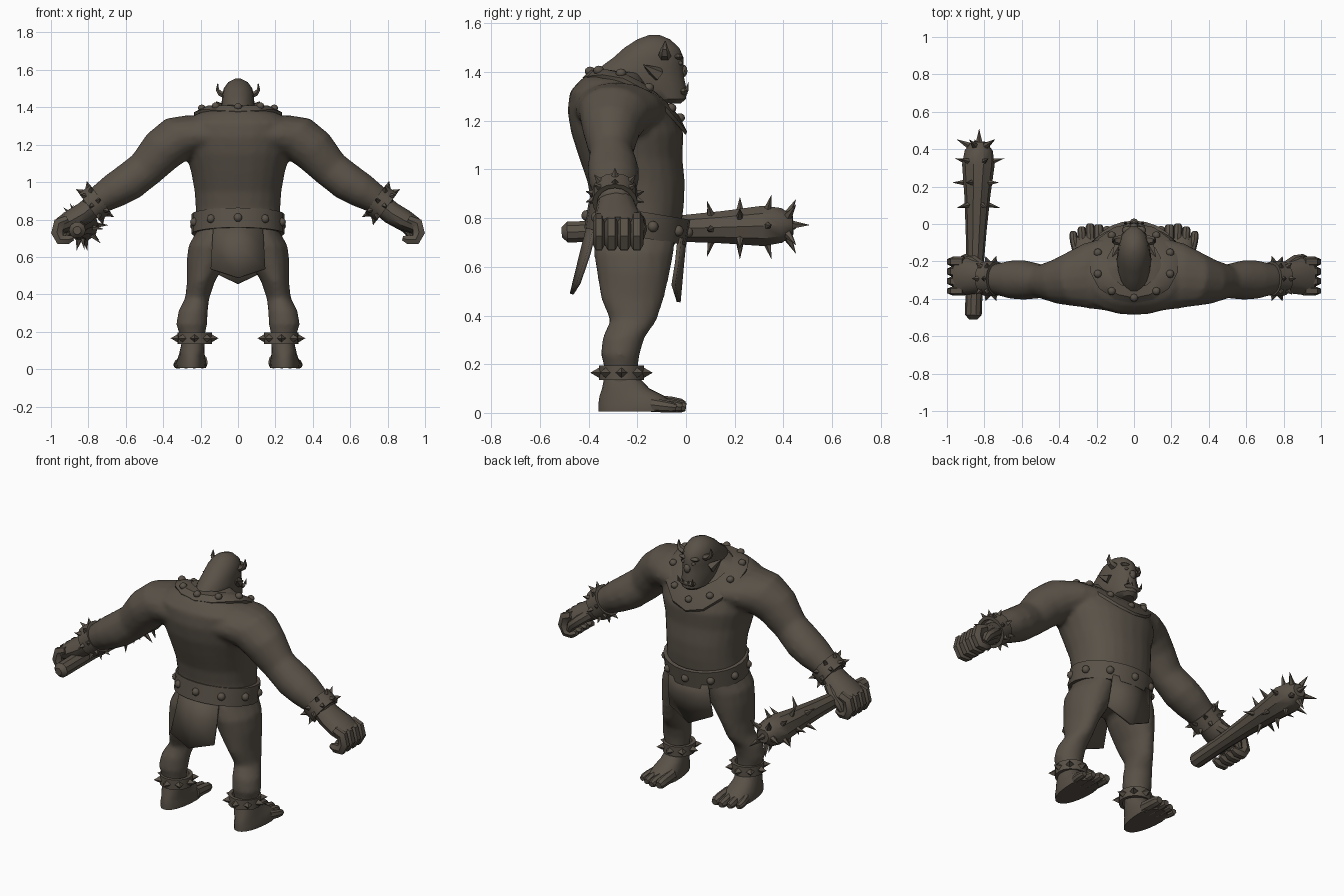
import bpy, bmesh, math, random
from mathutils import Vector, Matrix

if "Cube" in bpy.data.objects:
    bpy.data.objects.remove(bpy.data.objects["Cube"])
random.seed(4)

hide_brown = bpy.data.materials.new("dark_brown")
hide_brown.use_nodes = True
COLOUR = (0.1, 0.083, 0.064, 1)
hide_brown.diffuse_color = COLOUR
hide_brown.node_tree.nodes["Principled BSDF"].inputs["Base Color"].default_value = COLOUR
parts = []


def finish(bm, name, mirror=False):
    bmesh.ops.recalc_face_normals(bm, faces=bm.faces)
    me = bpy.data.meshes.new(name)
    bm.to_mesh(me)
    bm.free()
    me.materials.append(hide_brown)
    ob = bpy.data.objects.new(name, me)
    bpy.context.collection.objects.link(ob)
    if mirror:
        mod = ob.modifiers.new("Mirror", 'MIRROR')
        mod.use_mirror_merge = False
    parts.append(ob)
    return ob


def fuse(ob, voxel, rounds):
    """Melt overlapping volumes into one skin."""
    mod = ob.modifiers.new("Remesh", 'REMESH')
    mod.mode = 'VOXEL'
    mod.voxel_size = voxel
    mod.use_smooth_shade = True
    mod = ob.modifiers.new("Smooth", 'SMOOTH')
    mod.factor = .5
    mod.iterations = rounds


def bridge(bm, rings, closed=False):
    for a, b in zip(rings, rings[1:] + rings[:1] if closed else rings[1:]):
        for i in range(len(a)):
            j = (i + 1) % len(a)
            bm.faces.new((a[i], a[j], b[j], b[i]))
    if not closed:
        bm.faces.new(rings[0])
        bm.faces.new(rings[-1])


def tube(bm, secs, side, n=14):
    """Rings (x, y, z, side radius, other radius) square to the path."""
    pts = [Vector(s[:3]) for s in secs]
    rings = []
    for k, s in enumerate(secs):
        t = (pts[min(k + 1, len(pts) - 1)] - pts[max(k - 1, 0)]).normalized()
        v = t.cross(Vector(side)).normalized()
        u = v.cross(t)
        rings.append([bm.verts.new(pts[k] + u * s[3] * math.cos(a) + v * s[4] * math.sin(a))
                      for a in (math.tau * i / n for i in range(n))])
    bridge(bm, rings)


def stack(bm, secs, n=18, p=1.0):
    """Level rings (x, z, half width, back y, front y)."""
    def f(c):
        return math.copysign(abs(c) ** p, c)
    rings = []
    for x, z, rx, y0, y1 in secs:
        rings.append([bm.verts.new((x + rx * f(math.cos(a)),
                                    (y0 + y1) / 2 + (y1 - y0) / 2 * f(math.sin(a)), z))
                      for a in (math.tau * i / n for i in range(n))])
    bridge(bm, rings)


def spike(bm, base, tip, r, sides=4):
    base, tip = Vector(base), Vector(tip)
    d = tip - base
    m = Matrix.Translation((base + tip) / 2) @ d.to_track_quat('Z', 'Y').to_matrix().to_4x4()
    bmesh.ops.create_cone(bm, cap_ends=True, segments=sides, radius1=r, radius2=0,
                          depth=d.length, matrix=m)


def blob(bm, c, size, seg=10):
    bmesh.ops.create_uvsphere(bm, u_segments=seg, v_segments=max(6, seg // 2 + 1), radius=1,
                              matrix=Matrix.Translation(c) @ Matrix.Diagonal((*size, 1)))


def band(bm, m, rx, ry, h, t, n=20):
    rings = []
    for k, z in ((0, -h), (t, -h), (t, h), (0, h)):
        rings.append([bm.verts.new(m @ Vector(((rx + k) * math.cos(a), (ry + k) * math.sin(a), z)))
                      for a in (math.tau * i / n for i in range(n))])
    bridge(bm, rings, True)


# Body: torso, arms and legs fused into one skin
bm = bmesh.new()
stack(bm, [(0, .62, .14, -.3, -.12), (0, .68, .2, -.37, -.05), (0, .76, .23, -.39, -.02),
           (0, .86, .226, -.39, -.008), (0, .95, .232, -.405, -.005), (0, 1.05, .25, -.44, -.015),
           (0, 1.15, .278, -.472, -.01), (0, 1.24, .29, -.487, -.045), (0, 1.32, .285, -.477, -.14),
           (0, 1.365, .22, -.437, -.17), (0, 1.4, .12, -.39, -.18)], 24, .9)
tube(bm, [(.14, -.27, 1.25, .2, .09), (.25, -.28, 1.248, .176, .112), (.33, -.295, 1.228, .148, .125),
          (.405, -.307, 1.17, .122, .12), (.495, -.307, 1.07, .09, .102), (.585, -.3, 1.0, .106, .102),
          (.66, -.297, .955, .103, .094), (.73, -.295, .912, .085, .08), (.8, -.29, .858, .07, .062)],
     (0, 1, 0), 16)
stack(bm, [(.12, .74, .1, -.37, -.04), (.145, .66, .12, -.38, -.05), (.165, .58, .11, -.367, -.065),
           (.198, .47, .075, -.35, -.09), (.218, .38, .065, -.312, -.12), (.24, .31, .079, -.343, -.17),
           (.248, .24, .083, -.35, -.19), (.245, .19, .07, -.337, -.197), (.24, .1, .06, -.337, -.197)], 16)
fuse(finish(bm, "body", True), .015, 3)

# Head with nose, lips, brows and eyes
bm = bmesh.new()
stack(bm, [(0, 1.272, .04, -.13, -.02), (0, 1.29, .07, -.2, .002), (0, 1.33, .085, -.32, .005),
           (0, 1.38, .093, -.38, -.006), (0, 1.42, .088, -.355, -.008), (0, 1.46, .085, -.3, -.008),
           (0, 1.5, .077, -.255, -.026), (0, 1.535, .052, -.2, -.065), (0, 1.553, .015, -.15, -.11)])
blob(bm, (0, -.012, 1.405), (.022, .018, .026))
blob(bm, (0, -.012, 1.32), (.058, .02, .018))
finish(bm, "head")
bm = bmesh.new()
blob(bm, (.034, -.032, 1.463), (.032, .02, .012))
blob(bm, (.034, -.024, 1.437), (.011, .011, .009))
finish(bm, "brows_and_eyes", True)

# Horns, ears and tusks
bm = bmesh.new()
tube(bm, [(.07, -.088, 1.465, .027, .02), (.097, -.088, 1.475, .024, .016),
          (.11, -.088, 1.495, .016, .01), (.108, -.085, 1.528, .002, .002)], (0, 1, 0), 6)
finish(bm, "horns", True)
bm = bmesh.new()
spike(bm, (.08, -.115, 1.39), (.118, -.178, 1.432), .032, 5)
finish(bm, "ears", True)
bm = bmesh.new()
for x, top in ((.045, 1.36), (.018, 1.345)):
    spike(bm, (x, .002, 1.325), (x * 1.1, .01, top), .009, 6)
finish(bm, "tusks", True)


# Studded collar, draped from the nape down to the chest
def drape(angle, rx, ry, lift):
    d = ry * math.sin(angle)
    return Vector((rx * math.cos(angle), d - .21, 1.362 - .52 * d - 1.9 * d * d + lift))


bm = bmesh.new()
rings = []
for rx, ry, lift in ((.145, .13, -.02), (.235, .208, -.03), (.24, .215, -.008), (.2, .185, .014), (.145, .13, .014)):
    rings.append([bm.verts.new(drape(math.tau * (i + .5) / 14, rx, ry, lift)) for i in range(14)])
bridge(bm, rings, True)
finish(bm, "collar")
bm = bmesh.new()
for i in range(10):
    blob(bm, drape(math.tau * (i + .5) / 10, .203, .184, .01), (.022, .022, .019))
finish(bm, "collar_studs")

# Belt and studs
belt = Matrix.Translation((0, -.2, .776)) @ Matrix.Rotation(-.165, 4, 'X')
bm = bmesh.new()
band(bm, belt, .226, .19, .053, .022, 24)
finish(bm, "belt")
bm = bmesh.new()
for i in range(10):
    a = math.tau * (i + .5) / 10
    blob(bm, belt @ Vector((.246 * math.cos(a), .21 * math.sin(a), 0)), (.023, .023, .023))
finish(bm, "belt_studs")

# Loincloth flaps, folded along the middle
for name, fold, rows in (
        ("back_flap", .03, ((-.4, .77, .77), (-.428, .66, .66), (-.47, .535, .488))),
        ("front_flap", -.022, ((-.005, .72, .72), (-.015, .62, .62), (-.03, .525, .455)))):
    bm = bmesh.new()
    grid = [[bm.verts.new((s * (.13 + .0075 * k), y + fold * s * s, z_mid if s == 0 else z_side))
             for s in (-1, 0, 1)] for k, (y, z_side, z_mid) in enumerate(rows)]
    for a, b in zip(grid, grid[1:]):
        for i in (0, 1):
            bm.faces.new((a[i], a[i + 1], b[i + 1], b[i]))
    mod = finish(bm, name).modifiers.new("Solidify", 'SOLIDIFY')
    mod.thickness = .016
    mod.offset = 0

# Hands: palm, curled fingers and thumb
bm = bmesh.new()
tube(bm, [(.76, -.29, .885, .07, .058), (.82, -.285, .835, .085, .06), (.89, -.28, .795, .098, .058),
          (.95, -.28, .765, .095, .045)], (0, 1, 0), 12)
for i, r in enumerate((.025, .029, .03, .028)):
    y = -.358 + .052 * i
    tube(bm, [(.91, y, .8, r, r), (.958, y, .78, r, .034), (.968, y, .73, r, .036),
              (.95, y, .692, r, .032), (.91, y, .692, r, .028), (.88, y, .7, .016, .014)], (0, 1, 0), 6)
tube(bm, [(.81, -.23, .83, .03, .035), (.86, -.2, .79, .034, .032), (.905, -.19, .75, .03, .029),
          (.925, -.19, .71, .016, .016)], (0, 1, 0), 8)
finish(bm, "hands", True)


# Spiked cuffs at the wrists and ankles
def cuff(name, m, r, h, rows, count, length, size):
    bm = bmesh.new()
    band(bm, m, r - .02, r - .02, h, .02, 16)
    finish(bm, name, True)
    bm = bmesh.new()
    for z, flare in rows:
        for i in range(count):
            a = math.tau * i / count
            d = Vector((math.cos(a), math.sin(a), 0))
            spike(bm, m @ (d * (r - .005) + Vector((0, 0, z))),
                  m @ (d * (r + length) + Vector((0, 0, z + flare))), size)
    finish(bm, name + "_spikes", True)


wrist = Matrix.Translation((.765, -.292, .888)) @ Vector((.8, 0, -.6)).to_track_quat('Z', 'Y').to_matrix().to_4x4()
cuff("wrist_cuffs", wrist, .093, .038, ((-.022, -.015), (.022, .015)), 8, .028, .016)
cuff("ankle_cuffs", Matrix.Translation((.232, -.265, .165)), .092, .03, ((0, 0),), 8, .036, .024)

# Feet, narrowed at the heel, and toes
bm = bmesh.new()
stack(bm, [(.25, .005, .083, -.36, -.05), (.25, .035, .085, -.36, -.05), (.248, .07, .077, -.355, -.09),
           (.245, .1, .066, -.345, -.15), (.24, .15, .058, -.335, -.198)], 20, .85)
for v in bm.verts:
    if v.co.z < .08:
        v.co.x = .245 + (v.co.x - .245) * min(1.06, .75 + (v.co.y + .36) * 1.1)
for i, (end, r) in enumerate(((-.005, .028), (0, .024), (-.016, .023), (-.04, .021))):
    x = .19 + .04 * i
    tube(bm, [(x, -.14, r + .012, r, r + .008), (x + .004 * i, end - .05, r + .006, r, r + .004),
              (x + .005 * i, end - .015, r + .002, r, r), (x + .005 * i, end, r, r * .7, r * .7)], (1, 0, 0), 8)
finish(bm, "feet", True)

# Spiked club in the right hand
butt, head_end = Vector((-.86, -.51, .742)), Vector((-.828, .44, .772))
profile = ((0, .022), (.025, .045), (.3, .046), (.5, .056), (.7, .07), (.87, .087), (.95, .075), (1, .04))
bm = bmesh.new()
tube(bm, [(*butt.lerp(head_end, t), r, r) for t, r in profile], (1, 0, 0), 10)
finish(bm, "club")
bm = bmesh.new()
for row, (t, r) in enumerate(((.66, .062), (.77, .073), (.87, .08), (.95, .07))):
    c = butt.lerp(head_end, t)
    for i in range(5):
        a = math.tau * (i + .5 * (row % 2)) / 5 + random.uniform(-.2, .2)
        d = Vector((math.cos(a), .25 * (row - 1), math.sin(a))).normalized()
        spike(bm, c + d * (r - .01), c + d * (r + .065), .018, 5)
spike(bm, head_end - Vector((0, .01, 0)), head_end + Vector((0, .07, 0)), .02, 5)
finish(bm, "club_spikes")

# Smooth shading with kept edges
bpy.ops.object.select_all(action='DESELECT')
for ob in parts:
    ob.select_set(True)
bpy.context.view_layer.objects.active = parts[0]
bpy.ops.object.shade_smooth_by_angle(angle=math.radians(35))
